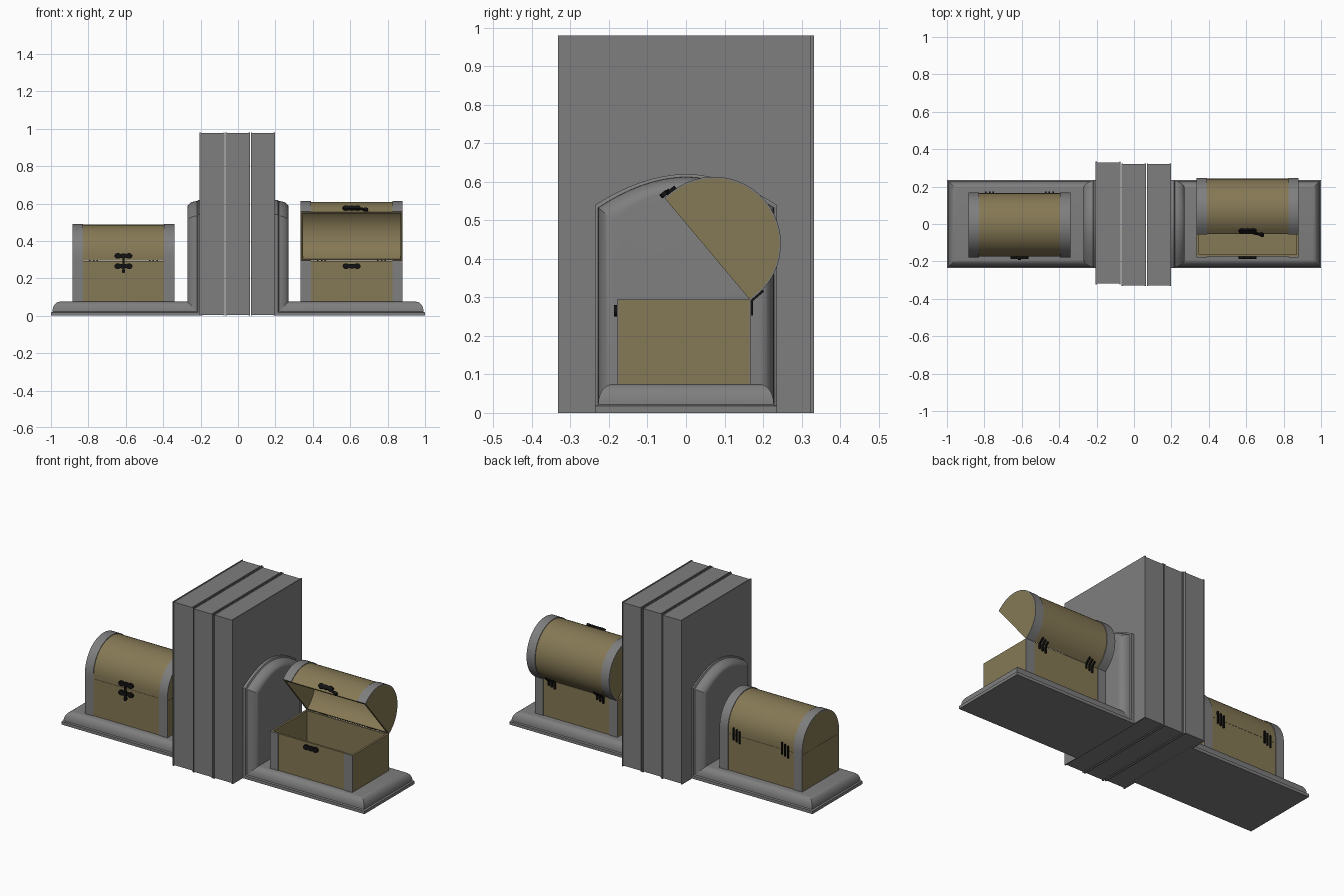
import bpy, bmesh, math
from mathutils import Matrix, Vector

cube = bpy.data.objects.get("Cube")
if cube:
    bpy.data.objects.remove(cube, do_unlink=True)


def material(name, rgb):
    m = bpy.data.materials.new(name)
    m.use_nodes = True
    m.diffuse_color = (*rgb, 1)
    m.node_tree.nodes["Principled BSDF"].inputs["Base Color"].default_value = (*rgb, 1)
    return m


STONE = material("grey stone", (0.21, 0.21, 0.21))
WOOD = material("tan wood", (0.235, 0.188, 0.09))
IRON = material("black iron", (0.006, 0.006, 0.006))


def loft(name, rings, mat, matrix=Matrix()):
    """Skin a stack of equal-length rings and cap both ends."""
    bm = bmesh.new()
    loops = [[bm.verts.new(matrix @ Vector(p)) for p in ring] for ring in rings]
    n = len(loops[0])
    for a, b in zip(loops, loops[1:]):
        for i in range(n):
            j = (i + 1) % n
            bm.faces.new((a[i], a[j], b[j], b[i]))
    bm.faces.new(loops[0][::-1])
    bm.faces.new(loops[-1])
    bmesh.ops.recalc_face_normals(bm, faces=bm.faces)
    mesh = bpy.data.meshes.new(name)
    bm.to_mesh(mesh)
    bm.free()
    mesh.materials.append(mat)
    obj = bpy.data.objects.new(name, mesh)
    bpy.context.collection.objects.link(obj)
    bpy.ops.object.select_all(action='DESELECT')
    obj.select_set(True)
    bpy.context.view_layer.objects.active = obj
    bpy.ops.object.shade_smooth_by_angle(angle=math.radians(30))
    return obj


def prism(name, profile, x0, x1, mat, matrix=Matrix()):
    return loft(name, [[(x, y, z) for y, z in profile] for x in (x0, x1)], mat, matrix)


def box(name, x0, x1, y0, y1, z0, z1, mat, matrix=Matrix()):
    return prism(name, [(y0, z0), (y1, z0), (y1, z1), (y0, z1)], x0, x1, mat, matrix)


# Books: page block between two slightly larger covers
H = 0.98
for name, x0, x1, cy in (("right_book", -0.205, -0.072, 0.005),
                         ("middle_book", -0.066, 0.063, -0.004),
                         ("left_book", 0.069, 0.197, -0.004)):
    d, t, r = 0.328, 0.006, 0.004
    box(name + "_pages", x0 + t, x1 - t, cy - d + r, cy + d - r, r, H - r, STONE)
    for a in (x0, x1 - t):
        box(name + "_cover", a, a + t, cy - d, cy + d, 0, H, STONE)

# Moulding section: (inset, height), a small plinth then a rounded shoulder
MOULD = [(0, 0), (0, 0.018), (0.006, 0.02)]
for k in range(9):
    a = math.radians(90 * k / 8)
    MOULD.append((0.046 - 0.038 * math.cos(a), 0.022 + 0.053 * math.sin(a)))


def arch(inset, x):
    """Outline with straight sides and a shallow arched top."""
    w, side, top = 0.236 - inset, 0.54 - 0.85 * inset, 0.62 - 0.9 * inset
    pts = [(x, -w, 0.01), (x, w, 0.01)]
    for k in range(17):
        u = 1 - 2 * k / 16
        pts.append((x, w * u, side + (top - side) * (1 - abs(u) ** 1.9)))
    return pts


# Plinths and arched panels on both sides
for s, side in ((1, "left"), (-1, "right")):
    rings = []
    for i, z in MOULD:
        x, y = 1 - i, 0.236 - i
        rings.append([(s * 0.19, -y, z), (s * x, -y, z), (s * x, y, z), (s * 0.19, y, z)])
    loft(side + "_plinth", rings, STONE)
    loft(side + "_arched_panel", [arch(i, s * (0.196 + z)) for i, z in MOULD], STONE)

# Chest dimensions
L, D, BOT, SEAM, T = 0.545, 0.34, 0.075, 0.295, 0.012
Y0, Y1 = -0.175, 0.165
BAND, LIFT = 0.055, 0.004


def lid_curve(off):
    """Lid section from front to back, hinge edge at the origin."""
    r, cheek = D / 2 + off, 0.022
    pts = [(-D / 2 - r, 0)]
    for k in range(25):
        a = math.pi * (1 - k / 24)
        pts.append((-D / 2 + r * math.cos(a), cheek + r * math.sin(a)))
    return pts + [(-D / 2 + r, 0)]


def disc(name, cx, cz, rx, rz, y0, y1, matrix):
    ring = [(cx + rx * math.cos(k * math.pi / 8), cz + rz * math.sin(k * math.pi / 8))
            for k in range(16)]
    loft(name, [[(x, y, z) for x, z in ring] for y in (y0, y1)], IRON, matrix)


def latch_plate(name, cx, cz, y, matrix):
    for dx, rx, rz in ((-0.03, 0.018, 0.015), (0, 0.025, 0.013), (0.03, 0.018, 0.015)):
        disc(name, cx + dx, cz, rx, rz, y - 0.012, y, matrix)


def chest(side, cx, angle):
    x0, x1 = cx - L / 2, cx + L / 2
    ident = Matrix()
    # Hollow body
    box(side + "_chest_floor", x0, x1, Y0, Y1, BOT - 0.01, BOT + T, WOOD)
    for y in (Y0, Y1 - T):
        box(side + "_chest_wall", x0 + T, x1 - T, y, y + T, BOT, SEAM - 0.001, WOOD)
    for x in (x0, x1 - T):
        box(side + "_chest_end", x, x + T, Y0, Y1, BOT, SEAM - 0.001, WOOD)

    # Hollow lid, turned about its rear edge
    lid = Matrix.Translation((0, Y1, SEAM)) @ Matrix.Rotation(-angle, 4, 'X')
    outer = lid_curve(0)
    prism(side + "_lid_shell", outer + lid_curve(-T)[::-1], x0 + T, x1 - T, WOOD, lid)
    for x in (x0, x1 - T):
        prism(side + "_lid_end", outer, x, x + T, WOOD, lid)

    # Bands at both ends
    for x in (x0, x1 - BAND):
        prism(side + "_lid_band", lid_curve(LIFT) + lid_curve(-0.002)[::-1],
              x, x + BAND, STONE, lid)
        box(side + "_front_band", x, x + BAND, Y0 - LIFT, Y0 + 0.002, BOT, SEAM, STONE)
        box(side + "_back_band", x, x + BAND, Y1 - 0.002, Y1 + LIFT, BOT, SEAM, STONE)

    # Hinges: three thin prongs on each leaf
    for hx in (cx - 0.16, cx + 0.16):
        for k in (-1, 0, 1):
            x, drop = hx + 0.02 * k, 0.006 * k
            box(side + "_hinge_lower", x - 0.004, x + 0.004, Y1, Y1 + 0.009,
                SEAM - 0.036 + drop, SEAM, IRON)
            box(side + "_hinge_upper", x - 0.004, x + 0.004, -0.004, 0.009,
                0, 0.036 + drop, IRON, lid)

    # Latch plates and hasp
    latch_plate(side + "_latch_lower", cx, SEAM - 0.03, Y0, ident)
    latch_plate(side + "_latch_upper", cx, 0.025, -D, lid)
    if angle:
        swing = lid @ Matrix.Translation((cx, 0, 0.025)) @ Matrix.Rotation(math.radians(15), 4, 'Y')
        box(side + "_hasp", 0.03, 0.075, -D - 0.016, -D - 0.008, -0.006, 0.006, IRON, swing)
        disc(side + "_hasp_tip", 0.078, 0, 0.014, 0.01, -D - 0.018, -D - 0.006, swing)
    else:
        box(side + "_hasp", cx - 0.006, cx + 0.006, Y0 - 0.016, Y0 - 0.008,
            SEAM - 0.06, SEAM + 0.02, IRON)
        disc(side + "_hasp_tip", cx, SEAM - 0.057, 0.009, 0.011, Y0 - 0.018, Y0 - 0.006, ident)


chest("right", -0.6125, 0)
chest("left", 0.6075, math.radians(50))
